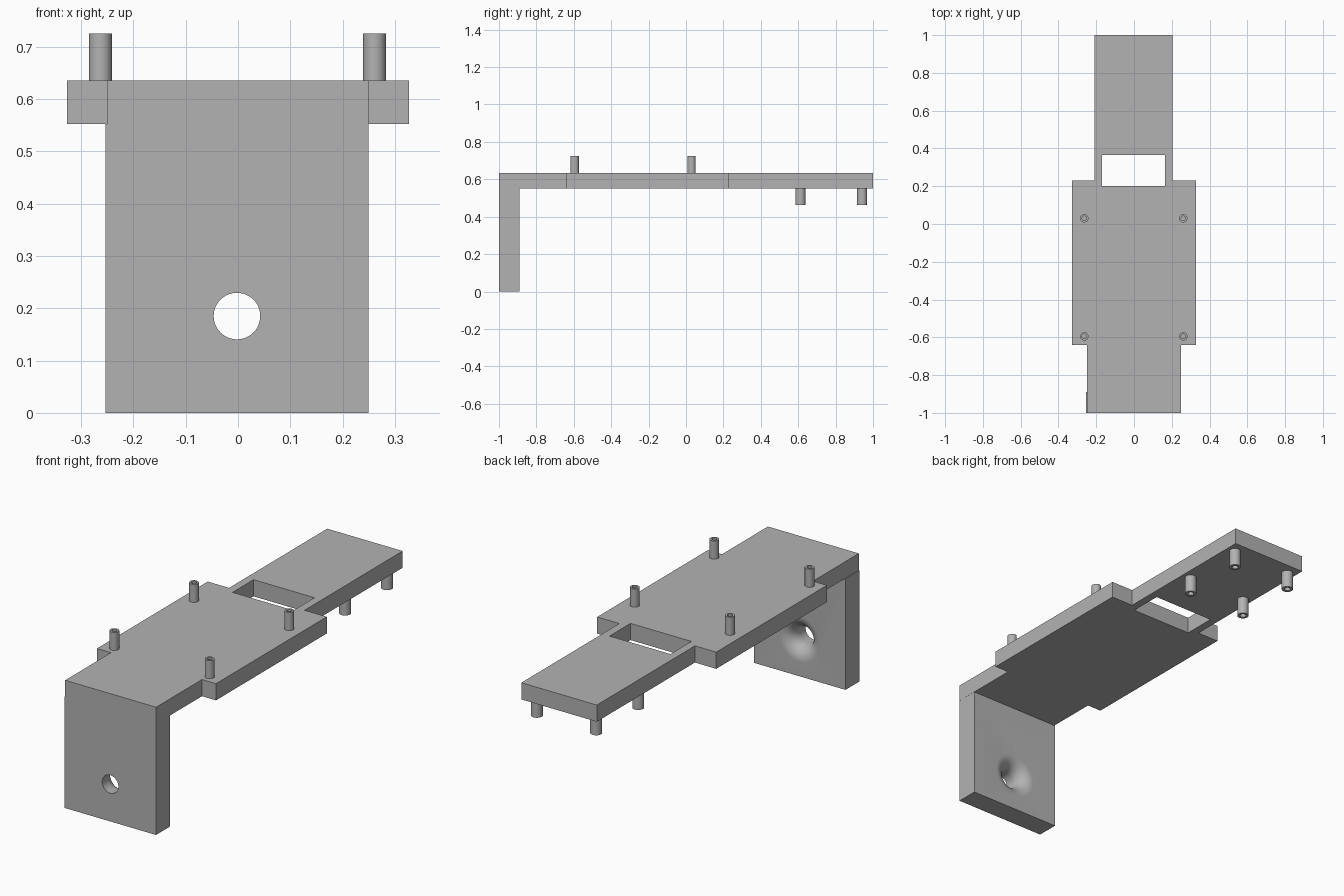
import bpy
import bmesh
from math import cos, sin, pi, radians
from mathutils import Matrix, Vector

cube = bpy.data.objects.get("Cube")
if cube:
    bpy.data.objects.remove(cube)

PLATE_LOW, PLATE_TOP = 0.552, 0.635
WALL_BACK = -0.89

grey = bpy.data.materials.new("plain grey")
grey.use_nodes = True
grey.diffuse_color = (0.45, 0.45, 0.45, 1)
grey.node_tree.nodes["Principled BSDF"].inputs["Base Color"].default_value = grey.diffuse_color


def finish(name, bm):
    bmesh.ops.recalc_face_normals(bm, faces=bm.faces)
    mesh = bpy.data.meshes.new(name)
    bm.to_mesh(mesh)
    bm.free()
    mesh.materials.append(grey)
    obj = bpy.data.objects.new(name, mesh)
    bpy.context.collection.objects.link(obj)
    return obj


def prism(name, outline, low, high):
    bm = bmesh.new()
    face = bm.faces.new([bm.verts.new((x, y, low)) for x, y in outline])
    up = bmesh.ops.extrude_face_region(bm, geom=[face])["geom"]
    bmesh.ops.translate(bm, vec=(0, 0, high - low),
                        verts=[v for v in up if isinstance(v, bmesh.types.BMVert)])
    return finish(name, bm)


def box(name, x0, x1, y0, y1, z0, z1):
    return prism(name, [(x0, y0), (x1, y0), (x1, y1), (x0, y1)], z0, z1)


def lathe(name, profile, steps, closed=False):
    """Spin (radius, height) points about z."""
    bm = bmesh.new()
    verts = [bm.verts.new((r, 0, h)) for r, h in profile]
    pairs = list(zip(verts, verts[1:]))
    if closed:
        pairs.append((verts[-1], verts[0]))
    edges = [bm.edges.new(p) for p in pairs]
    bmesh.ops.spin(bm, geom=verts + edges, cent=(0, 0, 0), axis=(0, 0, 1),
                   angle=2 * pi, steps=steps, use_merge=True)
    bmesh.ops.remove_doubles(bm, verts=bm.verts, dist=0.00001)
    return finish(name, bm)


def smooth(obj):
    bpy.ops.object.select_all(action="DESELECT")
    obj.select_set(True)
    bpy.context.view_layer.objects.active = obj
    bpy.ops.object.shade_smooth_by_angle(angle=radians(35))


def cut(obj, cutter):
    cutter.hide_render = True
    mod = obj.modifiers.new("opening", "BOOLEAN")
    mod.operation = "DIFFERENCE"
    mod.solver = "EXACT"
    mod.object = cutter
    bpy.context.view_layer.objects.active = obj
    bpy.ops.object.modifier_apply(modifier=mod.name)
    bpy.data.objects.remove(cutter)


# Stepped top plate: front neck, wide middle, narrow tail, with a window
right_side = [(0.25, -1), (0.25, -0.64), (0.327, -0.64), (0.327, 0.23), (0.205, 0.23), (0.205, 1)]
left_side = [(-0.21 if x == 0.205 else -x, y) for x, y in reversed(right_side)]
plate = prism("top_plate", right_side + left_side, PLATE_LOW, PLATE_TOP)
cut(plate, box("window_cutter", -0.17, 0.165, 0.2, 0.365, 0.5, 0.7))

# Front wall with a round hole that flares out at the back
wall = box("front_wall", -0.2535, 0.2495, -1, WALL_BACK, 0, PLATE_LOW)
HOLE, FLARE = 0.0445, 0.07
profile = [(0, -1.05), (HOLE, -1.05)]
for i in range(13):
    a = pi / 2 * i / 12
    profile.append((HOLE + FLARE * (1 - cos(a)), WALL_BACK - FLARE * (1 - sin(a))))
profile += [(HOLE + FLARE, -0.85), (0, -0.85)]
cutter = lathe("hole_cutter", profile, 48)
for p in cutter.data.polygons:
    p.use_smooth = True
# Turn the spin axis from z to y
cutter.data.transform(Matrix.Translation(Vector((-0.002, 0, 0.185))) @ Matrix.Rotation(-pi / 2, 4, "X"))
cut(wall, cutter)
smooth(wall)


# Hollow pegs: four above the middle, four below the tail
def peg(name, x, y, low, high, outer, inner):
    obj = lathe(name, [(outer, low), (outer, high), (inner, high), (inner, low)], 32, True)
    obj.data.transform(Matrix.Translation((x, y, 0)))
    smooth(obj)


for side, s in (("left", 1), ("right", -1)):
    for place, y in (("front", -0.595), ("back", 0.03)):
        peg(f"upper_peg_{place}_{side}", s * 0.262 - 0.001, y, PLATE_TOP, 0.725, 0.022, 0.012)
    for place, y in (("front", 0.612), ("back", 0.942)):
        peg(f"lower_peg_{place}_{side}", s * 0.163 - 0.003, y, 0.463, PLATE_LOW, 0.027, 0.0145)
